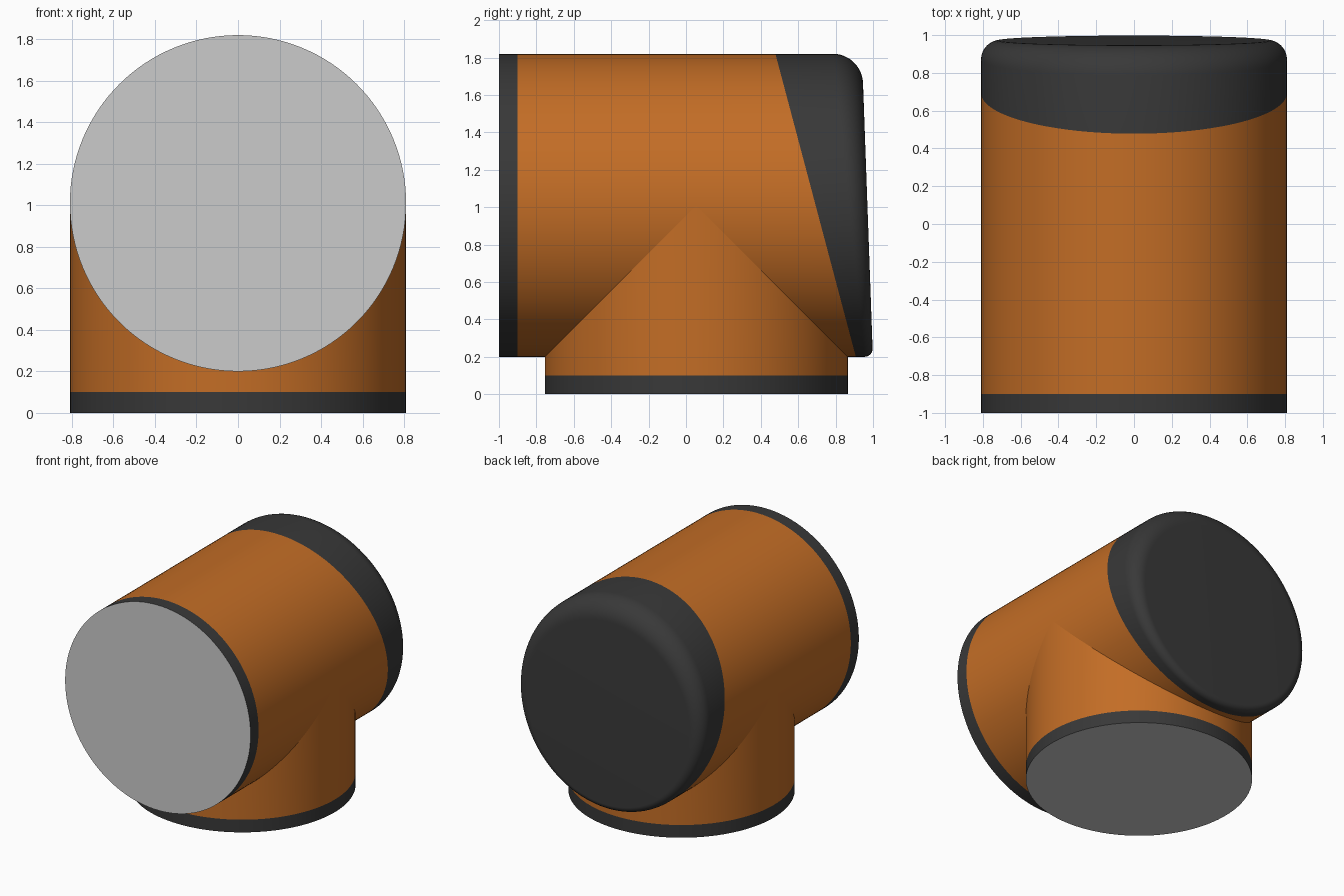
import bpy, bmesh, math
from mathutils import Vector

if "Cube" in bpy.data.objects:
    bpy.data.objects.remove(bpy.data.objects["Cube"])

R = 0.81          # radius of both pipes
CZ = 1.01         # axis height of the main pipe
BY = 0.055        # axis position of the branch
SEG = 128


def material(name, rgb):
    m = bpy.data.materials.new(name)
    m.use_nodes = True
    m.diffuse_color = (*rgb, 1)
    m.node_tree.nodes["Principled BSDF"].inputs["Base Color"].default_value = (*rgb, 1)
    return m


ORANGE = material("orange", (0.546, 0.153, 0.019))
DARK = material("dark_grey", (0.04, 0.04, 0.04))
GREY = material("light_grey", (0.60, 0.60, 0.60))


def loft(name, mat, rings, close_end=False):
    """Skin a list of rings, each a function of (cos, sin)."""
    bm = bmesh.new()
    angles = [2 * math.pi * i / SEG for i in range(SEG)]
    loops = [[bm.verts.new(ring(math.cos(a), math.sin(a))) for a in angles] for ring in rings]
    for a, b in zip(loops, loops[1:]):
        for i in range(SEG):
            j = (i + 1) % SEG
            bm.faces.new((a[i], a[j], b[j], b[i]))
    if close_end or len(rings) == 1:
        bm.faces.new(loops[-1])
    # the mitred ring touches itself nowhere, so only slivers are merged
    bmesh.ops.remove_doubles(bm, verts=bm.verts, dist=1e-5)
    bm.normal_update()
    centre = sum((v.co for v in bm.verts), Vector()) / len(bm.verts)
    if sum((f.calc_center_median() - centre).dot(f.normal) for f in bm.faces) < 0:
        bmesh.ops.reverse_faces(bm, faces=bm.faces)
    mesh = bpy.data.meshes.new(name)
    bm.to_mesh(mesh)
    bm.free()
    mesh.materials.append(mat)
    ob = bpy.data.objects.new(name, mesh)
    bpy.context.collection.objects.link(ob)
    bpy.ops.object.select_all(action="DESELECT")
    ob.select_set(True)
    bpy.context.view_layer.objects.active = ob
    bpy.ops.object.shade_smooth_by_angle(angle=math.radians(30))
    return ob


def main_ring(y):
    return lambda c, s: (R * c, y, CZ + R * s)


def branch_ring(z):
    return lambda c, s: (R * c, BY + R * s, z)


def seam(c, s):
    """Slanted joint between the main pipe and the rear cap."""
    return (R * c, 0.693 - 0.215 * s, CZ + R * s)


def mitre(c, s):
    """Branch top cut to meet the main pipe."""
    return (R * c, BY + R * s, CZ - R * abs(s))


def cap_ring(t):
    """Rear cap edge, with a fillet that grows towards the top."""
    def ring(c, s):
        f = 0.10 + 0.055 * s
        r = R - f * (1 - math.cos(t))
        z = r * s
        return (r * c, 0.97 - 0.036 * z - f * (1 - math.sin(t)), CZ + z)
    return ring


# Main pipe with front collar and front face
loft("main_pipe", ORANGE, [main_ring(-0.9), seam])
loft("front_collar", DARK, [main_ring(-1), main_ring(-0.9)])
front = loft("front_face", GREY, [main_ring(-1)])

# Slanted rear cap with rounded rim
steps = 12
loft("rear_cap", DARK, [seam] + [cap_ring(math.pi / 2 * i / steps) for i in range(steps + 1)],
     close_end=True)

# Downward branch with base collar and bottom face
loft("branch_pipe", ORANGE, [branch_ring(0.1), mitre])
loft("base_collar", DARK, [branch_ring(0), branch_ring(0.1)])
base = loft("bottom_face", GREY, [branch_ring(0)])

# Turn the flat faces outwards
for ob, out in ((front, Vector((0, -1, 0))), (base, Vector((0, 0, -1)))):
    if ob.data.polygons[0].normal.dot(out) < 0:
        ob.data.flip_normals()
